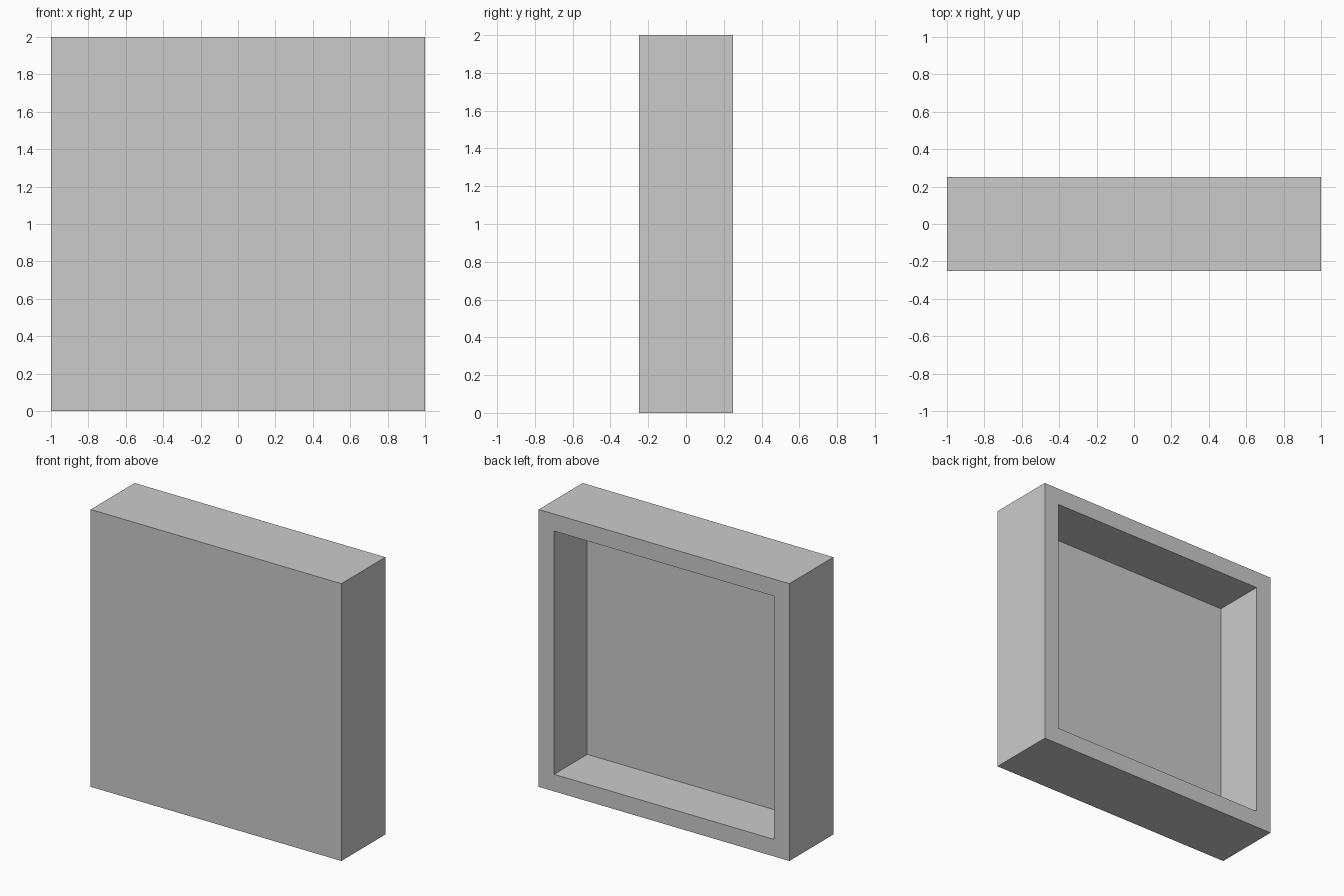
import bpy
import bmesh
from mathutils import Matrix, Vector

if "Cube" in bpy.data.objects:
    bpy.data.objects.remove(bpy.data.objects["Cube"])

WIDTH, DEPTH, HEIGHT = 2.0, 0.5, 2.0
WALL = 0.123

bm = bmesh.new()

# Outer block standing on the ground
bmesh.ops.create_cube(bm, size=1.0, matrix=Matrix.Translation((0, 0, HEIGHT / 2))
                      @ Matrix.Diagonal((WIDTH, DEPTH, HEIGHT, 1)))

# Rim around the back face, then push its middle in to form the recess
bm.normal_update()
back = next(f for f in bm.faces if f.normal.y > 0.9)
bmesh.ops.inset_region(bm, faces=[back], thickness=WALL, use_even_offset=True)
panel = bmesh.ops.extrude_discrete_faces(bm, faces=[back])["faces"][0]
bmesh.ops.translate(bm, verts=panel.verts, vec=Vector((0, WALL - DEPTH, 0)))
bmesh.ops.recalc_face_normals(bm, faces=bm.faces)

mesh = bpy.data.meshes.new("open_back_panel")
bm.to_mesh(mesh)
bm.free()
tray = bpy.data.objects.new("open_back_panel", mesh)
bpy.context.collection.objects.link(tray)
